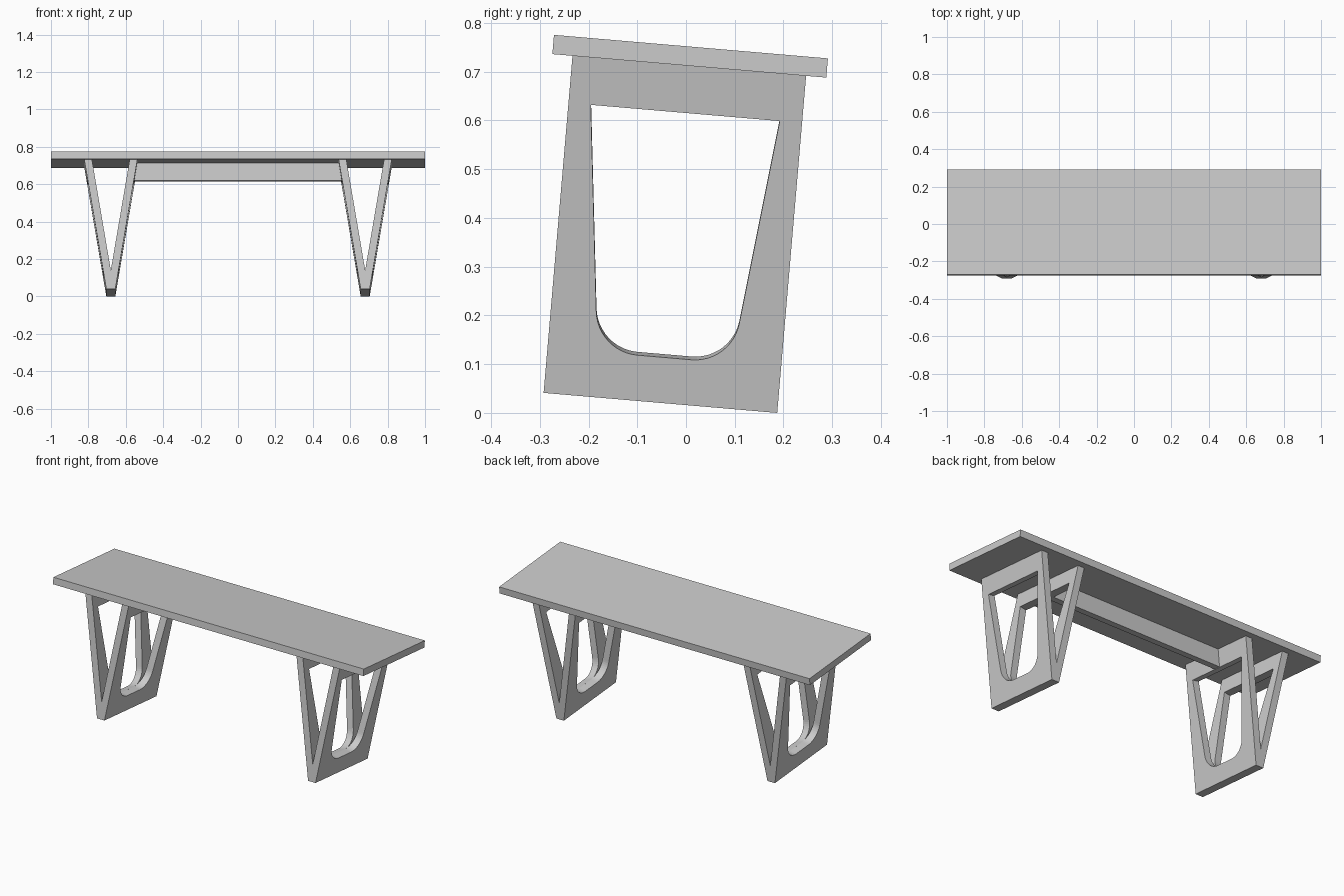
import bpy, bmesh
from math import atan, sin, cos, radians
from mathutils import Matrix, Vector

if "Cube" in bpy.data.objects:
    bpy.data.objects.remove(bpy.data.objects["Cube"])

# The whole bench leans about the x axis
TILT = Matrix.Translation((0, -0.0525, 0.0205)) @ Matrix.Rotation(radians(-4.9), 4, 'X')
LEG_X, HALF_Y, TOP = 0.68, 0.2405, 0.694
FOOT, APEX, SLOPE = 0.024, 0.1, 0.17

grey = bpy.data.materials.new("plain grey")
grey.use_nodes = True
COLOUR = (0.6, 0.6, 0.6, 1)
grey.diffuse_color = COLOUR
grey.node_tree.nodes["Principled BSDF"].inputs["Base Color"].default_value = COLOUR


def prism(name, start, end):
    """Solid between two matching loops of points."""
    bm = bmesh.new()
    a = [bm.verts.new(p) for p in start]
    b = [bm.verts.new(p) for p in end]
    bm.faces.new(a)
    bm.faces.new(b[::-1])
    for i in range(len(a)):
        j = (i + 1) % len(a)
        bm.faces.new((a[j], a[i], b[i], b[j]))
    bmesh.ops.recalc_face_normals(bm, faces=bm.faces)
    mesh = bpy.data.meshes.new(name)
    bm.to_mesh(mesh)
    bm.free()
    mesh.materials.append(grey)
    ob = bpy.data.objects.new(name, mesh)
    bpy.context.collection.objects.link(ob)
    return ob


def box(name, hx, hy, z0, z1):
    rect = [(-hx, -hy), (hx, -hy), (hx, hy), (-hx, hy)]
    ob = prism(name, [(x, y, z0) for x, y in rect], [(x, y, z1) for x, y in rect])
    ob.matrix_world = TILT
    return ob


def opening():
    """Tapered opening with two rounded lower corners, as (y, z) points."""
    radius, centre, floor, steps = 0.092, 0.0557, 0.0935, 12
    arc = []
    for i in range(steps + 1):
        t = radians(-90 + 83.6 * i / steps)
        arc.append((centre + radius * cos(t), floor + radius * (1 + sin(t))))
    side = arc + [(0.1945, 0.597)]
    return side + [(-y, z) for y, z in reversed(side)]


def cutter(side):
    """Opening pushed square through one leaning panel."""
    a = atan(SLOPE)
    normal = Vector((cos(a) * side, 0, -sin(a)))
    face = [Vector((side * (FOOT + SLOPE * z), y, z)) for y, z in opening()]
    ob = prism("opening_cutter", [p + normal * 0.03 for p in face],
               [p - normal * 0.043 for p in face])
    ob.hide_render = True
    return ob


# V-shaped legs with an opening in each panel
outer = FOOT + SLOPE * TOP
inner = SLOPE * (TOP - APEX)
profile = [(-FOOT, 0), (FOOT, 0), (outer, TOP), (inner, TOP),
           (0, APEX), (-inner, TOP), (-outer, TOP)]
leg = prism("right_leg", [(x, -HALF_Y, z) for x, z in profile],
            [(x, HALF_Y, z) for x, z in profile])
cutters = [cutter(s) for s in (1, -1)]
for c in cutters:
    mod = leg.modifiers.new("opening", 'BOOLEAN')
    mod.object = c
    mod.operation = 'DIFFERENCE'
    mod.solver = 'EXACT'
bpy.context.view_layer.update()
cut_mesh = bpy.data.meshes.new_from_object(
    leg.evaluated_get(bpy.context.evaluated_depsgraph_get()))
leg.modifiers.clear()
leg.data = cut_mesh
for c in cutters:
    bpy.data.objects.remove(c)
leg.matrix_world = TILT @ Matrix.Translation((-LEG_X, 0, 0))
other = bpy.data.objects.new("left_leg", cut_mesh)
bpy.context.collection.objects.link(other)
other.matrix_world = TILT @ Matrix.Translation((LEG_X, 0, 0))

# Seat plank and the rail between the legs
box("seat", 1, 0.282, TOP, 0.7335)
box("rail", 0.56, 0.02, 0.599, TOP)
